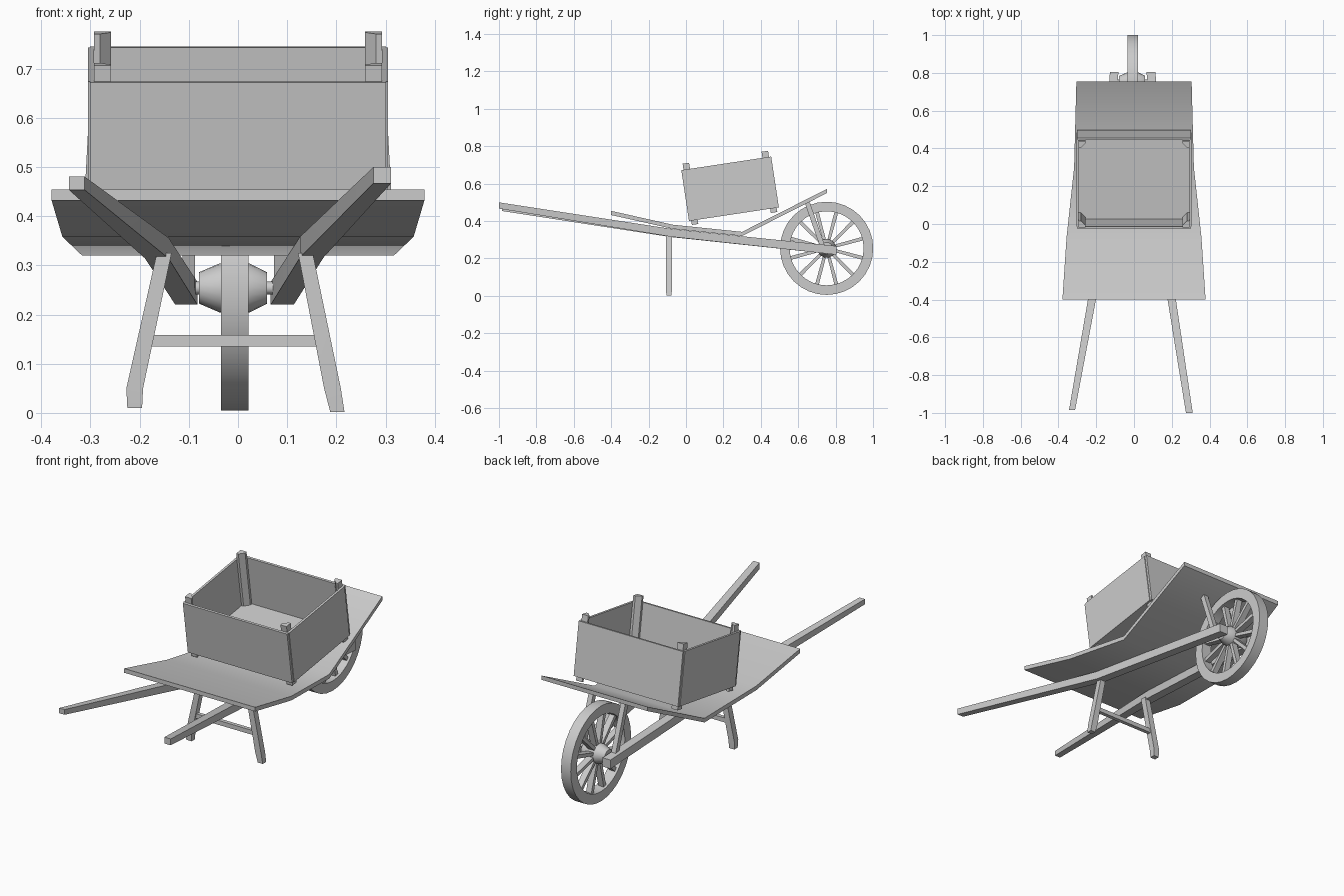
import bpy, bmesh, math
from mathutils import Matrix, Vector

if "Cube" in bpy.data.objects:
    bpy.data.objects.remove(bpy.data.objects["Cube"])

wood = bpy.data.materials.new("grey_wood")
GREY = (0.6, 0.6, 0.6, 1)
wood.diffuse_color = GREY
wood.use_nodes = True
wood.node_tree.nodes["Principled BSDF"].inputs["Base Color"].default_value = GREY


def finish(name, bm, matrix=None):
    bmesh.ops.recalc_face_normals(bm, faces=bm.faces)
    mesh = bpy.data.meshes.new(name)
    bm.to_mesh(mesh)
    bm.free()
    mesh.materials.append(wood)
    mesh.shade_smooth()
    mesh.set_sharp_from_angle(angle=math.radians(40))
    obj = bpy.data.objects.new(name, mesh)
    bpy.context.collection.objects.link(obj)
    if matrix:
        obj.matrix_world = matrix
    return obj


def skin(bm, sections, closed=False):
    """Join matching cross-sections into a solid; closed makes a ring."""
    rings = [[bm.verts.new(p) for p in s] for s in sections]
    n = len(rings[0])
    pairs = list(zip(rings, rings[1:]))
    if closed:
        pairs.append((rings[-1], rings[0]))
    else:
        bm.faces.new(rings[0])
        bm.faces.new(rings[-1])
    for a, b in pairs:
        for i in range(n):
            j = (i + 1) % n
            bm.faces.new((a[i], a[j], b[j], b[i]))


def loft(name, sections, matrix=None, closed=False):
    bm = bmesh.new()
    skin(bm, sections, closed)
    return finish(name, bm, matrix)


def rect_xz(x, y, z, w, h):
    return [(x + a * w / 2, y, z + b * h / 2) for a, b in ((-1, -1), (1, -1), (1, 1), (-1, 1))]


def rect_xy(x, y, z, w, d):
    return [(x + a * w / 2, y + b * d / 2, z) for a, b in ((-1, -1), (1, -1), (1, 1), (-1, 1))]


def box(name, lo, hi, matrix=None):
    x0, y0, z0 = lo
    x1, y1, z1 = hi
    ring = ((x0, y0), (x1, y0), (x1, y1), (x0, y1))
    return loft(name, [[(x, y, z) for x, y in ring] for z in (z0, z1)], matrix)


# Bent side beams, from the handle grips to the axle
loft("right_beam", [rect_xz(-0.328, -0.985, 0.467, 0.032, 0.027),
                    rect_xz(-0.165, -0.08, 0.335, 0.048, 0.042),
                    rect_xz(-0.105, 0.805, 0.243, 0.045, 0.046)])
loft("left_beam", [rect_xz(0.293, -1.0, 0.483, 0.036, 0.033),
                   rect_xz(0.15, -0.08, 0.337, 0.048, 0.042),
                   rect_xz(0.09, 0.805, 0.243, 0.047, 0.046)])

# Bent load board: y, top height, half width
BOARD = ((-0.4, 0.454, 0.379), (-0.07, 0.38, 0.357), (0.3, 0.342, 0.317), (0.755, 0.572, 0.305))
loft("load_board", [rect_xz(0, y, z - 0.011, 2 * w, 0.022) for y, z, w in BOARD])

# Legs with worn feet, and the rail between them
loft("right_leg", [rect_xy(-0.21, -0.091, 0.01, 0.03, 0.028),
                   rect_xy(-0.21, -0.091, 0.05, 0.034, 0.032),
                   rect_xy(-0.15, -0.091, 0.325, 0.03, 0.032)])
loft("left_leg", [rect_xy(0.202, -0.091, 0.002, 0.029, 0.028),
                  rect_xy(0.192, -0.091, 0.05, 0.034, 0.032),
                  rect_xy(0.137, -0.091, 0.325, 0.03, 0.032)])
box("leg_rail", (-0.175, -0.1, 0.135), (0.165, -0.08, 0.158))

# Braces from the beams up to the load board
for side, x in (("right", -0.1), ("left", 0.086)):
    loft(side + "_brace", [rect_xy(x, 0.735, 0.25, 0.026, 0.028),
                           rect_xy(x, 0.648, 0.5, 0.026, 0.028)])

# Tilted open crate
TILT = Matrix.Translation((0, 0.016, 0.4)) @ Matrix.Rotation(math.radians(8.6), 4, 'X')
LENGTH, HEIGHT, HALF, THICK = 0.486, 0.275, 0.305, 0.012
box("crate_floor", (-HALF + THICK, THICK, 0.004), (HALF - THICK, LENGTH - THICK, 0.016), TILT)
box("crate_front", (-HALF + 0.004, 0, 0), (HALF - 0.004, THICK, HEIGHT), TILT)
box("crate_back", (-HALF + 0.004, LENGTH - THICK, 0), (HALF - 0.004, LENGTH, HEIGHT), TILT)
for side, s in (("right", -1), ("left", 1)):
    xs = sorted((s * HALF, s * (HALF - THICK)))
    box("crate_" + side, (xs[0], THICK, 0), (xs[1], LENGTH - THICK, HEIGHT), TILT)
    # Corner posts with the inner corner cut away
    for end, y, t in (("front", THICK, 1), ("back", LENGTH - THICK, -1)):
        outline = ((0, 0), (0.035, 0), (0.035, 0.012), (0.012, 0.035), (0, 0.035))
        loft(f"crate_post_{end}_{side}",
             [[(s * (HALF - THICK - a), y + t * b, z) for a, b in outline]
              for z in (-0.023, HEIGHT + 0.033)], TILT)

# Spoked wheel, built around the x axis
WHEEL = Matrix.Translation((-0.007, 0.752, 0.254))


def turned(name, profile, steps, matrix, closed_profile):
    """Revolve (x, radius) points around the x axis."""
    bm = bmesh.new()
    angles = [math.tau * i / steps for i in range(steps)]
    rings = [[bm.verts.new((x, r * math.cos(a), r * math.sin(a))) for a in angles]
             for x, r in profile]
    pairs = list(zip(rings, rings[1:]))
    if closed_profile:
        pairs.append((rings[-1], rings[0]))
    else:
        bm.faces.new(rings[0])
        bm.faces.new(rings[-1])
    for a, b in pairs:
        for i in range(steps):
            j = (i + 1) % steps
            bm.faces.new((a[i], a[j], b[j], b[i]))
    return finish(name, bm, matrix)


turned("wheel_rim", ((-0.028, 0.249), (0.028, 0.249), (0.028, 0.198), (-0.028, 0.198)), 32, WHEEL, True)
turned("wheel_hub", ((-0.072, 0.032), (-0.03, 0.05), (0.03, 0.05), (0.066, 0.032)), 20, WHEEL, False)
turned("axle", ((-0.1, 0.013), (0.1, 0.013)), 12, WHEEL, False)

SPOKES = 12
bm = bmesh.new()
for i in range(SPOKES):
    turn = Matrix.Rotation(math.tau * (i + 0.5) / SPOKES, 3, 'X')
    skin(bm, [[turn @ Vector(p) for p in rect_xy(0, 0, r, w, d)]
              for r, w, d in ((0.035, 0.036, 0.016), (0.205, 0.03, 0.02))])
finish("wheel_spokes", bm, WHEEL)
